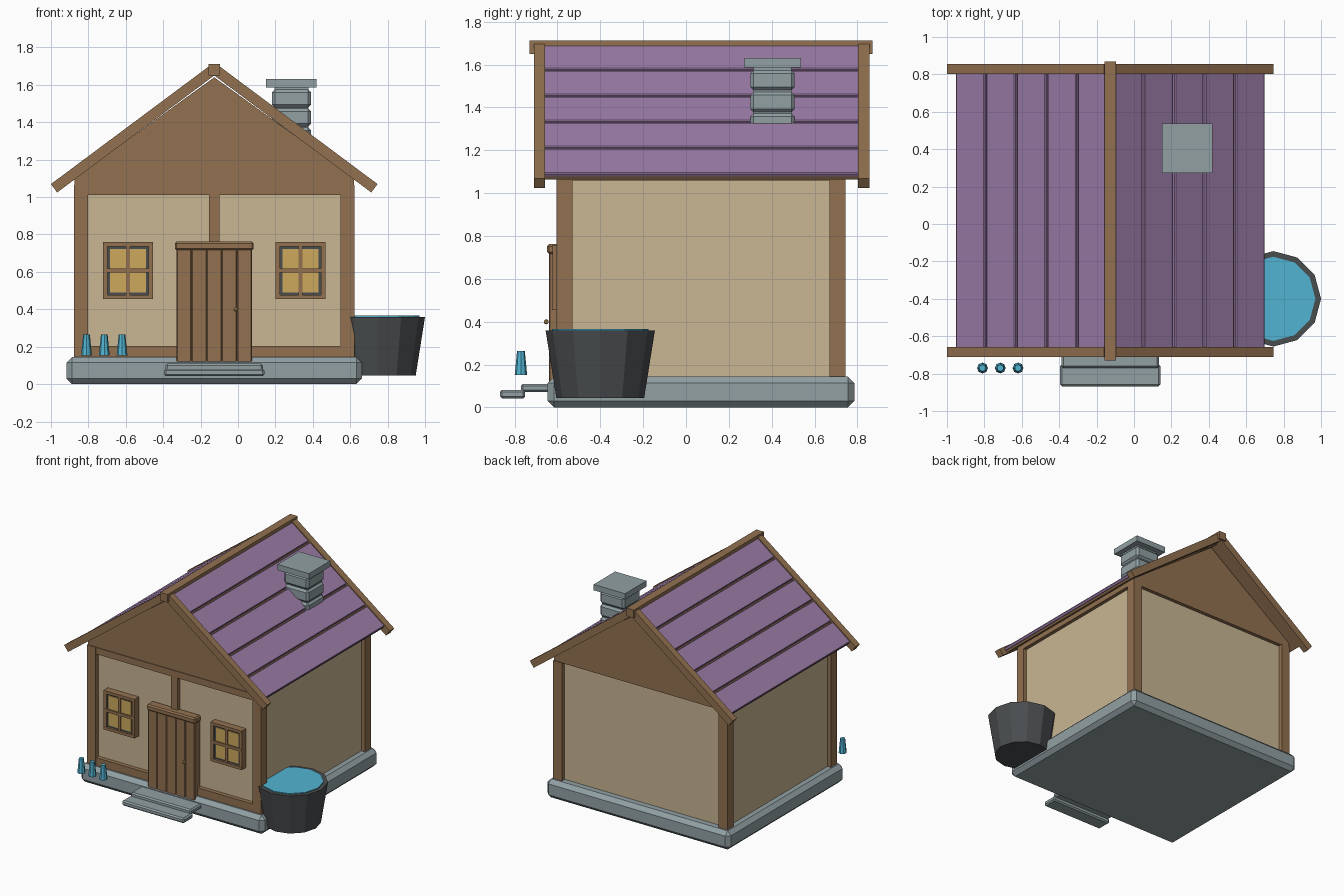
import bpy, bmesh, math
from mathutils import Vector

if "Cube" in bpy.data.objects:
    bpy.data.objects.remove(bpy.data.objects["Cube"])

CX = -0.127          # house centre line


def mat(name, r, g, b):
    def lin(c):
        c /= 255
        return c / 12.92 if c <= 0.04045 else ((c + 0.055) / 1.055) ** 2.4
    m = bpy.data.materials.new(name)
    m.diffuse_color = (lin(r), lin(g), lin(b), 1)
    m.use_nodes = True
    m.node_tree.nodes["Principled BSDF"].inputs["Base Color"].default_value = m.diffuse_color
    return m


WALL = mat("cream plaster", 202, 182, 147)
WOOD = mat("brown wood", 146, 113, 80)
STONE = mat("grey stone", 146, 160, 164)
PURPLE = mat("purple roof", 156, 124, 168)
DARK = mat("dark grey", 74, 77, 79)
AMBER = mat("amber glass", 206, 170, 92)
BLUE = mat("water blue", 82, 180, 210)


def finish(name, bm, m, bevel=0):
    bmesh.ops.recalc_face_normals(bm, faces=bm.faces)
    if bevel:
        bmesh.ops.bevel(bm, geom=bm.edges[:], offset=bevel, segments=1, affect='EDGES')
    me = bpy.data.meshes.new(name)
    bm.to_mesh(me)
    bm.free()
    me.materials.append(m)
    ob = bpy.data.objects.new(name, me)
    bpy.context.collection.objects.link(ob)
    return ob


def prism(name, pts, y0, y1, m, bevel=0):
    """Extrude an x-z profile along y."""
    bm = bmesh.new()
    f = bm.faces.new([bm.verts.new((x, y0, z)) for x, z in pts])
    r = bmesh.ops.extrude_face_region(bm, geom=[f])
    for v in r["geom"]:
        if isinstance(v, bmesh.types.BMVert):
            v.co.y = y1
    return finish(name, bm, m, bevel)


def box(name, x0, x1, y0, y1, z0, z1, m, bevel=0):
    return prism(name, [(x0, z0), (x1, z0), (x1, z1), (x0, z1)], y0, y1, m, bevel)


def cone(name, x, y, z0, z1, r0, r1, n, m):
    bm = bmesh.new()
    bmesh.ops.create_cone(bm, cap_ends=True, segments=n, radius1=r0, radius2=r1, depth=z1 - z0)
    bmesh.ops.translate(bm, verts=bm.verts, vec=Vector((x, y, (z0 + z1) / 2)))
    return finish(name, bm, m)


# Foundation, walls and gable
box("foundation", CX - 0.79, CX + 0.79, -0.645, 0.785, 0, 0.145, STONE, 0.03)
box("walls", CX - 0.72, CX + 0.72, -0.57, 0.71, 0.13, 1.07, WALL)
prism("gable", [(CX - 0.748, 1.06), (CX + 0.748, 1.06), (CX + 0.748, 1.10),
                (CX, 1.64), (CX - 0.748, 1.10)], -0.598, 0.738, WOOD)

# Timber frame
for sx in (-1, 1):
    xa, xb = sorted((CX + sx * 0.675, CX + sx * 0.75))
    for y in (-0.605, 0.67):
        box("corner_post", xa, xb, y, y + 0.075, 0.14, 1.064, WOOD)
box("top_beam", CX - 0.69, CX + 0.69, -0.603, -0.55, 1.012, 1.063, WOOD)
box("bottom_beam", CX - 0.69, CX + 0.69, -0.603, -0.55, 0.145, 0.205, WOOD)
box("middle_post", CX - 0.028, CX + 0.028, -0.602, -0.55, 0.2, 1.02, WOOD)

# Roof: boards are placed by distance down the slope (s) and depth below it (d)
A = math.atan(0.745)
APEX = 1.72


def slope_board(name, side, s0, s1, d0, d1, y0, y1, m, bevel=0):
    pts = [(CX + side * (s * math.cos(A) - d * math.sin(A)),
            APEX - s * math.sin(A) - d * math.cos(A))
           for s, d in ((s0, d0), (s1, d0), (s1, d1), (s0, d1))]
    return prism(name, pts, y0, y1, m, bevel)


for side in (-1, 1):
    slope_board("roof_base", side, 0.04, 1.034, 0.03, 0.048, -0.67, 0.81, WOOD)
    for y in (-0.71, 0.802):
        slope_board("barge_board", side, 0.04, 1.089, 0, 0.056, y, y + 0.053, WOOD)
    for i in range(5):
        s1 = 0.222 + i * 0.2037
        slope_board("roof_plank", side, max(0.04, s1 - 0.2037 + 0.012), s1,
                    0.008, 0.034, -0.665, 0.808, PURPLE, 0.005)
box("ridge_beam", CX - 0.032, CX + 0.032, -0.73, 0.87, 1.65, 1.712, WOOD)

# Chimney
for i in range(4):
    z = 1.175 + i * 0.101
    box("chimney_block", 0.181, 0.391, 0.30, 0.507, z, z + 0.097, STONE, 0.016)
box("chimney_core", 0.195, 0.377, 0.315, 0.492, 1.18, 1.59, STONE)
box("chimney_cap", 0.15, 0.42, 0.272, 0.536, 1.585, 1.63, STONE)

# Door
for i in range(5):
    x = CX - 0.202 + i * 0.0808
    box("door_plank", x, x + 0.0808, -0.64, -0.57, 0.11, 0.73, WOOD, 0.005)
box("door_lintel", CX - 0.211, CX + 0.211, -0.648, -0.57, 0.716, 0.762, WOOD, 0.01)
bm = bmesh.new()
bmesh.ops.create_icosphere(bm, subdivisions=1, radius=0.013)
bmesh.ops.translate(bm, verts=bm.verts, vec=Vector((-0.01, -0.652, 0.40)))
finish("door_knob", bm, AMBER)

# Windows
for sx in (-1, 1):
    x, z = CX + sx * 0.461, 0.607
    box("window_recess", x - 0.12, x + 0.12, -0.608, -0.56, z - 0.14, z + 0.14, DARK)
    for px in (-0.053, 0.053):
        for pz in (-0.062, 0.062):
            box("window_pane", x + px - 0.044, x + px + 0.044, -0.612, -0.604,
                z + pz - 0.054, z + pz + 0.054, AMBER)
        fx = x + px / 0.053 * 0.122
        box("window_jamb", fx - 0.012, fx + 0.012, -0.622, -0.57, z - 0.152, z + 0.152, WOOD)
    for k in (-0.141, 0, 0.141):
        box("window_rail", x - 0.134, x + 0.134, -0.624, -0.6 if k == 0 else -0.57,
            z + k - 0.011, z + k + 0.011, WOOD)
    box("window_mullion", x - 0.01, x + 0.01, -0.62, -0.6, z - 0.14, z + 0.14, WOOD)

# Steps
box("upper_step", CX - 0.26, CX + 0.26, -0.77, -0.635, 0.072, 0.11, STONE, 0.01)
box("lower_step", CX - 0.268, CX + 0.268, -0.868, -0.75, 0.042, 0.082, STONE, 0.01)

# Water tub
cone("tub", 0.745, -0.40, 0.045, 0.36, 0.205, 0.255, 12, DARK)
cone("tub_water", 0.745, -0.40, 0.34, 0.366, 0.225, 0.225, 12, BLUE)

# Row of small blue pots
for x in (-0.81, -0.715, -0.62):
    cone("blue_pot", x, -0.77, 0.152, 0.264, 0.029, 0.018, 8, BLUE)
